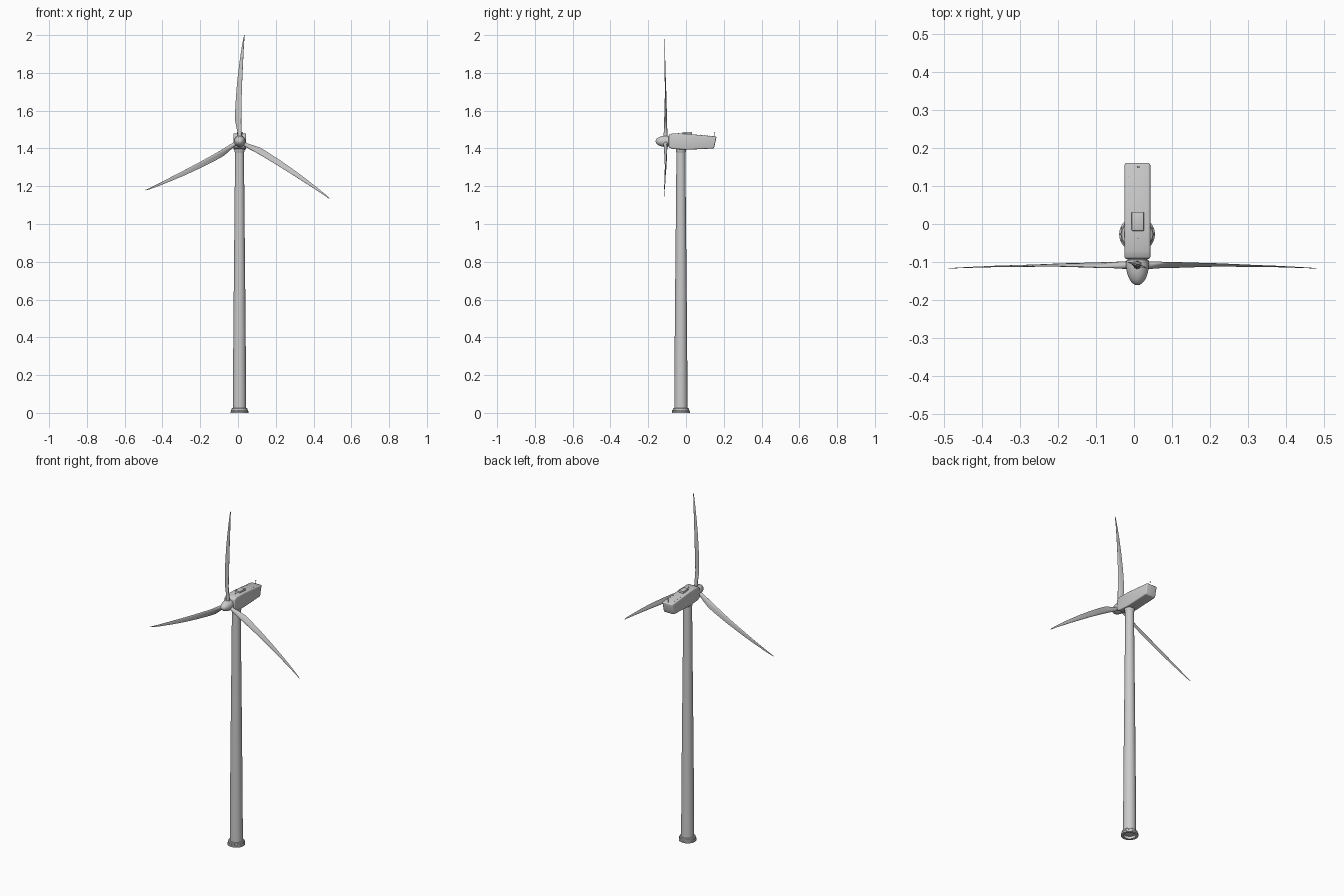
import bpy, bmesh, math
from mathutils import Matrix, Vector

if "Cube" in bpy.data.objects:
    bpy.data.objects.remove(bpy.data.objects["Cube"])

CX, TY, HUB_Z, ROTOR_Y = 0.008, -0.027, 1.438, -0.108


def finish(name, bm, angle=35):
    bmesh.ops.recalc_face_normals(bm, faces=bm.faces)
    me = bpy.data.meshes.new(name)
    bm.to_mesh(me)
    bm.free()
    ob = bpy.data.objects.new(name, me)
    bpy.context.collection.objects.link(ob)
    bpy.ops.object.select_all(action='DESELECT')
    ob.select_set(True)
    bpy.context.view_layer.objects.active = ob
    bpy.ops.object.shade_smooth_by_angle(angle=math.radians(angle))
    return ob


def loft(bm, rings, caps=True):
    rows = [[bm.verts.new(p) for p in ring] for ring in rings]
    n = len(rows[0])
    for a, b in zip(rows, rows[1:]):
        for i in range(n):
            j = (i + 1) % n
            bm.faces.new((a[i], a[j], b[j], b[i]))
    if caps:
        bm.faces.new(rows[0])
        bm.faces.new(rows[-1])


def lathe(name, profile, matrix, n=40, caps=True):
    """Revolve (radius, height) points about local z."""
    bm = bmesh.new()
    loft(bm, [[matrix @ Vector((r * math.cos(2 * math.pi * i / n),
                                r * math.sin(2 * math.pi * i / n), h))
               for i in range(n)] for r, h in profile], caps)
    return finish(name, bm)


def box(name, lo, hi, bevel=0.002):
    bm = bmesh.new()
    size = [b - a for a, b in zip(lo, hi)]
    mid = [(a + b) / 2 for a, b in zip(lo, hi)]
    bmesh.ops.create_cube(bm, size=1, matrix=Matrix.Translation(mid) @ Matrix.Diagonal((*size, 1)))
    bmesh.ops.bevel(bm, geom=bm.edges[:], offset=bevel, segments=2, affect='EDGES', profile=0.5)
    return finish(name, bm)


# Tower, hollow base flange and yaw ring
upright = Matrix.Translation((CX, TY, 0))
lathe("tower", [(0.035, 0.015), (0.0335, 0.3), (0.030, 0.7), (0.0265, 1.05), (0.0235, 1.39)], upright)
flange = [(0.033, 0), (0.047, 0), (0.047, 0.008), (0.043, 0.012), (0.043, 0.022),
          (0.040, 0.025), (0.033, 0.025)]
lathe("base_flange", flange + flange[:1], upright, caps=False)
lathe("yaw_ring", [(0.0235, 1.378), (0.027, 1.384), (0.027, 1.402)], upright)

# Bolts around the flange
bm = bmesh.new()
for i in range(16):
    a = 2 * math.pi * i / 16
    bmesh.ops.create_cone(bm, cap_ends=True, segments=6, radius1=0.0018, radius2=0.0018, depth=0.006,
                          matrix=Matrix.Translation((CX + 0.0445 * math.cos(a), TY + 0.0445 * math.sin(a), 0.013)))
finish("flange_bolts", bm)

# Nacelle: side profile extruded across, long edges rounded
side = [(-0.092, 1.405), (-0.07, 1.398), (0.0, 1.393), (0.148, 1.400),
        (0.162, 1.463), (0.0, 1.478), (-0.07, 1.480), (-0.092, 1.472)]
bm = bmesh.new()
loft(bm, [[(CX + 0.001 + s * 0.034, y, z) for y, z in side] for s in (-1, 1)])
bmesh.ops.recalc_face_normals(bm, faces=bm.faces)
edges = [e for e in bm.edges if e.calc_face_angle(0) > math.radians(60)]
bmesh.ops.bevel(bm, geom=edges, offset=0.006, segments=3, affect='EDGES', profile=0.5)
finish("nacelle", bm)

# Roof details
box("roof_hatch", (-0.006, -0.018, 1.470), (0.026, 0.032, 1.487))
roof = Matrix.Translation((CX + 0.003, -0.04, 1.476))
lathe("roof_vent", [(0.003, 0), (0.003, 0.007)], roof, 12)
for i, y in enumerate((0.075, 0.10, 0.125)):
    for x in (-0.014, 0.032):
        lathe(f"roof_lug_{i}", [(0.0018, 0), (0.0018, 0.004)],
              Matrix.Translation((x, y, 1.4695 - (y - 0.075) * 0.09)), 8)
lathe("wind_mast", [(0.001, 1.455), (0.001, 1.485)], Matrix.Translation((CX + 0.003, 0.15, 0)), 8)
box("wind_sensor", (CX, 0.147, 1.484), (CX + 0.006, 0.153, 1.487), 0.0005)

# Hub with rounded nose, axis towards -y
axis = Matrix.Translation((CX + 0.001, 0, HUB_Z)) @ Matrix.Rotation(math.pi / 2, 4, 'X')
nose = [(0.026, 0.085), (0.026, 0.094), (0.029, 0.095), (0.030, 0.105)]
for i in range(1, 10):
    a = math.pi / 2 * i / 9.2
    nose.append((0.030 * math.cos(a), 0.105 + 0.056 * math.sin(a)))
lathe("hub_spinner", nose, axis, 32)

# Blades: r, trailing x, leading x, half thickness, twist in degrees, y offset
stations = [
    (0.010, -0.011, 0.011, 0.0110, 0, 0.0),
    (0.040, -0.011, 0.011, 0.0105, 20, 0.0),
    (0.070, -0.018, 0.011, 0.0085, 25, 0.001),
    (0.110, -0.026, 0.010, 0.0065, 22, 0.001),
    (0.160, -0.025, 0.010, 0.0055, 18, 0.001),
    (0.240, -0.020, 0.011, 0.0045, 13, 0.001),
    (0.330, -0.012, 0.014, 0.0036, 9, -0.001),
    (0.420, -0.001, 0.018, 0.0027, 6, -0.003),
    (0.500, 0.011, 0.022, 0.0018, 3, -0.006),
    (0.545, 0.019, 0.025, 0.0011, 1, -0.008),
    (0.562, 0.024, 0.027, 0.0006, 0, -0.009),
]
N = 20
for k in range(3):
    place = Matrix.Translation((CX + 0.001, ROTOR_Y, HUB_Z)) @ Matrix.Rotation(k * 2 * math.pi / 3, 4, 'Y')
    rings = []
    for r, x0, x1, t, twist, dy in stations:
        half = (x1 - x0) / 2
        foil = min(1, max(0, (r - 0.03) / 0.08))  # round root to teardrop section
        turn = Matrix.Rotation(-math.radians(twist), 4, 'Z')
        ring = []
        for i in range(N):
            a = 2 * math.pi * i / N
            c, s = math.cos(a), math.sin(a)
            p = turn @ Vector((half * c, t * s * (1 - foil * 0.45 * (1 - c)), 0))
            ring.append(place @ (p + Vector(((x0 + x1) / 2, dy, r))))
        rings.append(ring)
    bm = bmesh.new()
    loft(bm, rings)
    finish(f"blade_{k + 1}", bm, 50)
